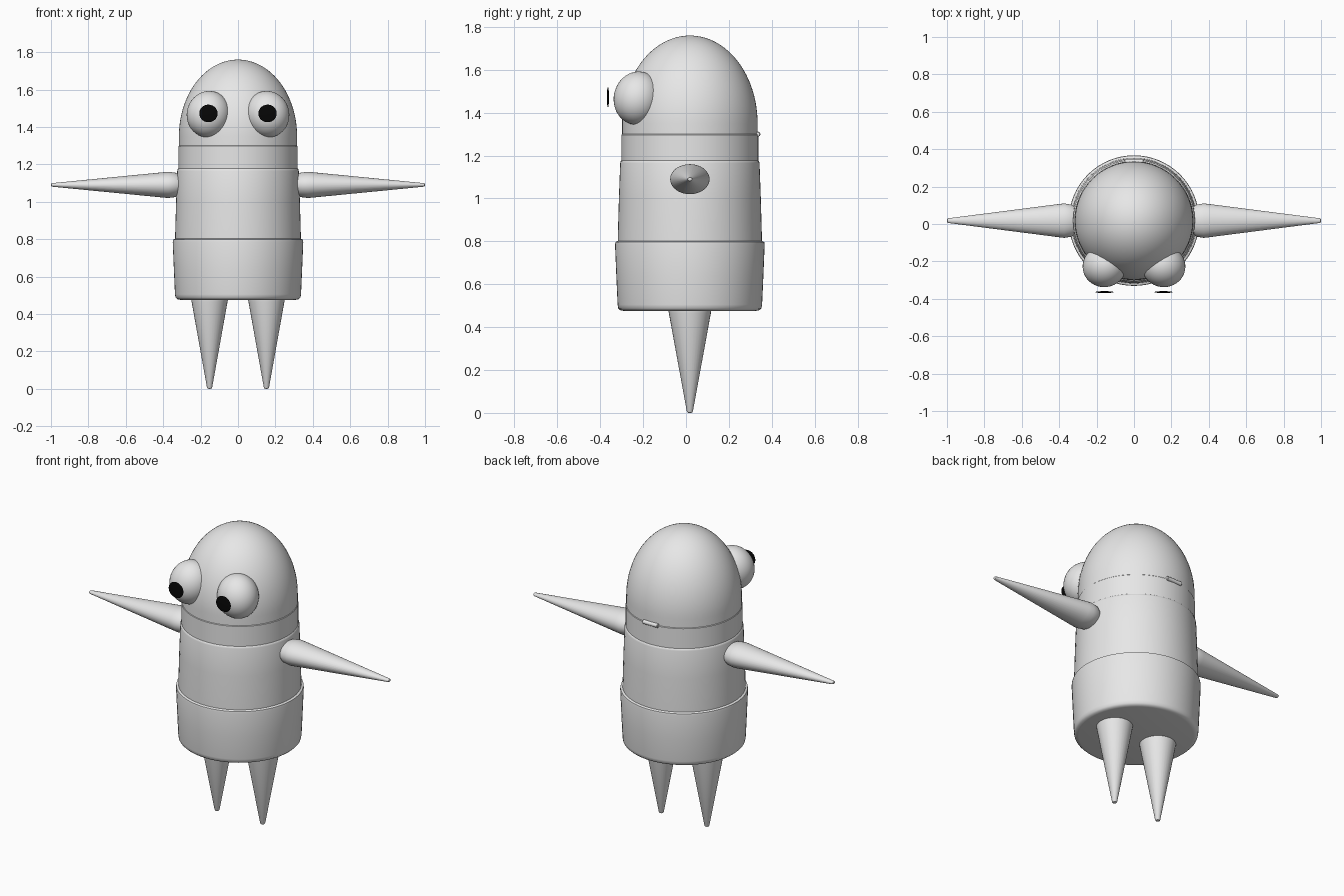
import bpy, bmesh, math
from mathutils import Matrix, Vector

cube = bpy.data.objects.get("Cube")
if cube:
    bpy.data.objects.remove(cube, do_unlink=True)

CY = 0.018  # body axis in y


def material(name, value):
    mat = bpy.data.materials.new(name)
    mat.use_nodes = True
    mat.diffuse_color = (value, value, value, 1)
    mat.node_tree.nodes["Principled BSDF"].inputs["Base Color"].default_value = (value, value, value, 1)
    return mat


GREY = material("light grey", 0.8)
BLACK = material("black", 0.002)


def finish(name, bm, mat, transform):
    bmesh.ops.recalc_face_normals(bm, faces=bm.faces)
    mesh = bpy.data.meshes.new(name)
    bm.to_mesh(mesh)
    bm.free()
    mesh.transform(transform)
    mesh.materials.append(mat)
    obj = bpy.data.objects.new(name, mesh)
    bpy.context.collection.objects.link(obj)
    bpy.ops.object.select_all(action='DESELECT')
    obj.select_set(True)
    bpy.context.view_layer.objects.active = obj
    bpy.ops.object.shade_smooth_by_angle(angle=math.radians(40))
    return obj


def lathe(name, profile, transform, sides=64):
    """Spin (radius, height) points around z and close both ends."""
    bm = bmesh.new()
    rings = []
    for r, z in profile:
        angles = [2 * math.pi * i / sides for i in range(sides)]
        rings.append([bm.verts.new((r * math.cos(a), r * math.sin(a), z)) for a in angles])
    for low, high in zip(rings, rings[1:]):
        for i in range(sides):
            j = (i + 1) % sides
            bm.faces.new((low[i], low[j], high[j], high[i]))
    bm.faces.new(rings[0])
    bm.faces.new(rings[-1])
    return finish(name, bm, GREY, transform)


def ellipsoid(name, centre, radii, mat, rotation=Matrix()):
    bm = bmesh.new()
    bmesh.ops.create_uvsphere(bm, u_segments=40, v_segments=24, radius=1)
    place = Matrix.Translation(centre) @ rotation @ Matrix.Diagonal((*radii, 1))
    return finish(name, bm, mat, place)


axis = Matrix.Translation((0, CY, 0))

# Head: domed upper body above a seam
dome = [(0.316, 1.30)]
for i in range(25):
    a = math.radians(89 * i / 24)
    dome.append((0.316 * math.cos(a), 1.35 + 0.41 * math.sin(a)))
lathe("head", dome, axis)

# Stacked body bands, each slightly wider than the one above
lathe("neck_band", [(0.319, 1.14), (0.319, 1.297), (0.316, 1.30)], axis)
lathe("torso", [(0.336, 0.76), (0.336, 0.82), (0.331, 1.0), (0.325, 1.165),
                (0.322, 1.175), (0.316, 1.179)], axis)
lathe("skirt", [(0.31, 0.476), (0.325, 0.479), (0.334, 0.488), (0.337, 0.505),
                (0.343, 0.64), (0.349, 0.785), (0.347, 0.797), (0.335, 0.803)], axis)

# Cone limbs: blunt rounded root tapering to a small rounded tip
limb = [(0.75, -0.08), (0.93, -0.04), (1.0, 0.02), (0.96, 0.07),
        (0.14, 0.985), (0.11, 0.997), (0.05, 1.0)]
for side, label in ((1, "left"), (-1, "right")):
    turn = Matrix.Rotation(side * math.pi / 2, 4, 'Y')
    lathe(label + "_arm", limb,
          Matrix.Translation((side * 0.36, CY, 1.09)) @ turn
          @ Matrix.Diagonal((0.07, 0.092, 0.64, 1)), 32)
    flip = Matrix.Rotation(math.pi, 4, 'X')
    lathe(label + "_leg", limb,
          Matrix.Translation((side * 0.152, CY, 0.5)) @ flip
          @ Matrix.Diagonal((0.1, 0.102, 0.5, 1)), 32)

    # Bulging eye leaning with the head, and a thin pupil floating ahead
    lean = Matrix.Rotation(math.radians(-15 * side), 4, 'Y') @ Matrix.Rotation(math.radians(-12), 4, 'X')
    ellipsoid(label + "_eye", Vector((side * 0.158, -0.226, 1.468)), (0.116, 0.111, 0.125), GREY, lean)
    ellipsoid(label + "_pupil", Vector((side * 0.158, -0.364, 1.472)), (0.049, 0.005, 0.047), BLACK)

# Small toggle on the back seam
lathe("back_toggle", [(0.009, -0.05), (0.012, -0.047), (0.012, 0.047), (0.009, 0.05)],
      Matrix.Translation((0, 0.335, 1.30)) @ Matrix.Rotation(math.pi / 2, 4, 'Y'), 16)
